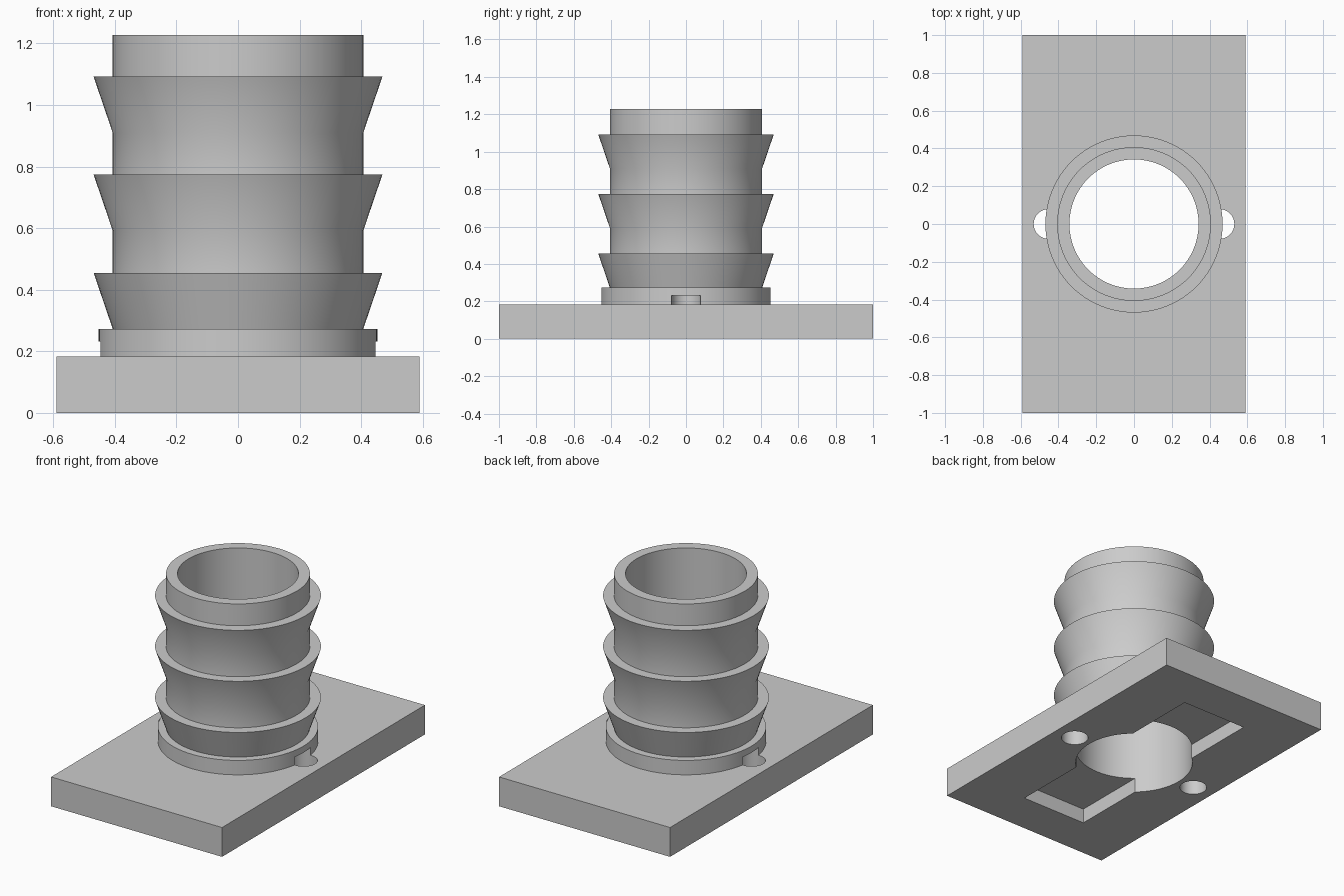
import bpy
import bmesh
from math import radians
from mathutils import Vector

cube = bpy.data.objects.get("Cube")
if cube:
    bpy.data.objects.remove(cube, do_unlink=True)

grey = bpy.data.materials.new("plain grey")
grey.use_nodes = True
color = (0.6, 0.6, 0.6, 1)
grey.diffuse_color = color
grey.node_tree.nodes["Principled BSDF"].inputs["Base Color"].default_value = color

SEGMENTS = 96
PLATE_TOP = 0.183


def finish(bm, name):
    bmesh.ops.recalc_face_normals(bm, faces=bm.faces)
    mesh = bpy.data.meshes.new(name)
    bm.to_mesh(mesh)
    bm.free()
    mesh.materials.append(grey)
    obj = bpy.data.objects.new(name, mesh)
    bpy.context.collection.objects.link(obj)
    return obj


def box(name, size, z_low, z_high):
    bm = bmesh.new()
    bmesh.ops.create_cube(bm, size=1)
    for v in bm.verts:
        v.co.x *= size[0]
        v.co.y *= size[1]
        v.co.z = z_high if v.co.z > 0 else z_low
    return finish(bm, name)


def turned(name, profile, x=0):
    """Solid of revolution from (radius, height) points, capped at both ends."""
    bm = bmesh.new()
    rings = []
    for r, z in profile:
        ring = bmesh.ops.create_circle(bm, segments=SEGMENTS, radius=r)["verts"]
        for v in ring:
            v.co += Vector((x, 0, z))
        rings.append(ring)
    for low, high in zip(rings, rings[1:]):
        for i in range(SEGMENTS):
            j = (i + 1) % SEGMENTS
            bm.faces.new((low[i], low[j], high[j], high[i]))
    bm.faces.new(rings[0])
    bm.faces.new(rings[-1])
    return finish(bm, name)


def combine(target, tool, operation):
    tool.hide_render = True
    mod = target.modifiers.new(operation.lower(), "BOOLEAN")
    mod.operation = operation
    mod.solver = "EXACT"
    mod.object = tool
    bpy.context.view_layer.objects.active = target
    bpy.ops.object.modifier_apply(modifier=mod.name)
    bpy.data.objects.remove(tool, do_unlink=True)


# Mounting plate
fitting = box("barbed_hose_fitting", (1.18, 2), 0, PLATE_TOP)

# Flange and three-barb spigot, sunk slightly into the plate
FLANGE, NECK, BARB = 0.453, 0.407, 0.469
profile = [(FLANGE, 0.1), (FLANGE, 0.273), (NECK, 0.273)]
for top in (0.455, 0.774, 1.092):
    if top > 0.5:
        profile.append((NECK, top - 0.182))
    profile += [(BARB, top), (NECK, top)]
profile.append((NECK, 1.228))
combine(fitting, turned("spigot", profile), "UNION")

# Through bore
combine(fitting, turned("bore_cutter", [(0.342, -0.1), (0.342, 1.4)]), "DIFFERENCE")

# Shallow slot under the plate
combine(fitting, box("slot_cutter", (0.45, 1.46), -0.1, 0.092), "DIFFERENCE")

# Pin holes that notch the flange
for side in (-1, 1):
    hole = turned("pin_hole_cutter", [(0.078, -0.1), (0.078, 0.232)], side * 0.453)
    combine(fitting, hole, "DIFFERENCE")

bpy.ops.object.select_all(action="DESELECT")
fitting.select_set(True)
bpy.context.view_layer.objects.active = fitting
bpy.ops.object.shade_smooth_by_angle(angle=radians(30))
